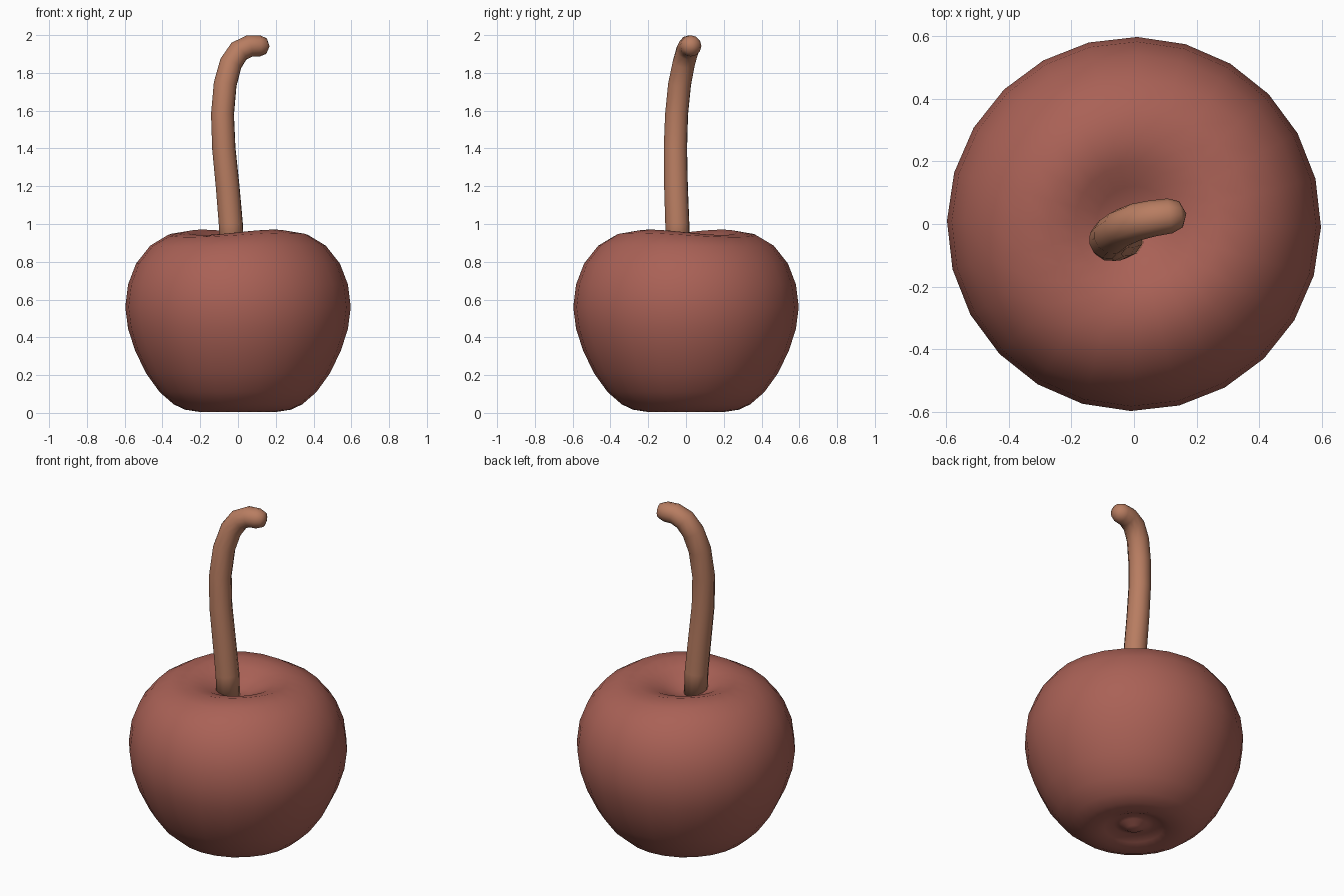
import bpy, bmesh, math
from mathutils import Vector

if "Cube" in bpy.data.objects:
    bpy.data.objects.remove(bpy.data.objects["Cube"])


def material(name, rgb):
    m = bpy.data.materials.new(name)
    m.diffuse_color = (*rgb, 1)
    m.use_nodes = True
    m.node_tree.nodes["Principled BSDF"].inputs["Base Color"].default_value = m.diffuse_color
    return m


def skin(name, rings, start, end, mat):
    """Join equal rings of points, closed by a fan at each end."""
    bm = bmesh.new()
    loops = [[bm.verts.new(p) for p in ring] for ring in rings]
    n = len(loops[0])
    for a, b in zip(loops, loops[1:]):
        for i in range(n):
            j = (i + 1) % n
            bm.faces.new((a[i], a[j], b[j], b[i]))
    for tip, loop in ((start, loops[0]), (end, loops[-1])):
        v = bm.verts.new(tip)
        for i in range(n):
            bm.faces.new((v, loop[i], loop[(i + 1) % n]))
    bmesh.ops.recalc_face_normals(bm, faces=bm.faces)
    for f in bm.faces:
        f.smooth = True
    me = bpy.data.meshes.new(name)
    bm.to_mesh(me)
    bm.free()
    me.materials.append(mat)
    ob = bpy.data.objects.new(name, me)
    bpy.context.collection.objects.link(ob)
    return ob


red = material("cherry red", (0.40, 0.12, 0.093))
brown = material("stem brown", (0.48, 0.205, 0.12))

# Fruit: lathe profile with a nub below, a dimple above and a saddle-shaped rim
profile = [(0.04, 0.014), (0.075, 0.035), (0.11, 0.045), (0.16, 0.022), (0.21, 0.006),
           (0.28, 0.017), (0.34, 0.045), (0.415, 0.11), (0.487, 0.21),
           (0.545, 0.33), (0.582, 0.445), (0.597, 0.56), (0.582, 0.68),
           (0.54, 0.79), (0.465, 0.885), (0.37, 0.942), (0.27, 0.956),
           (0.19, 0.937), (0.12, 0.902), (0.06, 0.875)]
rings = []
for k, (r, z) in enumerate(profile):
    wave = 0.017 * max(0, 1 - abs(r - 0.3) / 0.2) if z > 0.7 else 0
    ring = []
    for i in range(24):
        a = math.radians(15 * i - 1)
        ring.append((r * math.cos(a), r * math.sin(a),
                     z + wave * math.cos(2 * (a - math.radians(135)))))
    rings.append(ring)
skin("fruit", rings, (0, 0, 0.004), (0, 0, 0.865), red)

# Stem: tube swept along a bent path, rounded at the tip
path = [(-0.033, -0.045, 0.85, 0.065), (-0.038, -0.046, 1.0, 0.065),
        (-0.055, -0.053, 1.2, 0.064), (-0.075, -0.056, 1.4, 0.063),
        (-0.082, -0.050, 1.58, 0.062), (-0.068, -0.034, 1.74, 0.062),
        (-0.038, -0.012, 1.85, 0.061), (0.005, 0.006, 1.915, 0.060),
        (0.06, 0.018, 1.942, 0.058), (0.115, 0.026, 1.943, 0.056),
        (0.15, 0.031, 1.942, 0.042)]
pts = [Vector(p[:3]) for p in path]
rings = []
for i, p in enumerate(pts):
    t = (pts[min(i + 1, len(pts) - 1)] - pts[max(i - 1, 0)]).normalized()
    u = Vector((-0.2, 0.98, 0))
    u = (u - t * u.dot(t)).normalized()
    w = t.cross(u)
    rings.append([p + path[i][3] * (u * math.cos(a) + w * math.sin(a))
                  for a in (math.tau * s / 12 for s in range(12))])
skin("stem", rings, pts[0], (0.167, 0.033, 1.941), brown)
